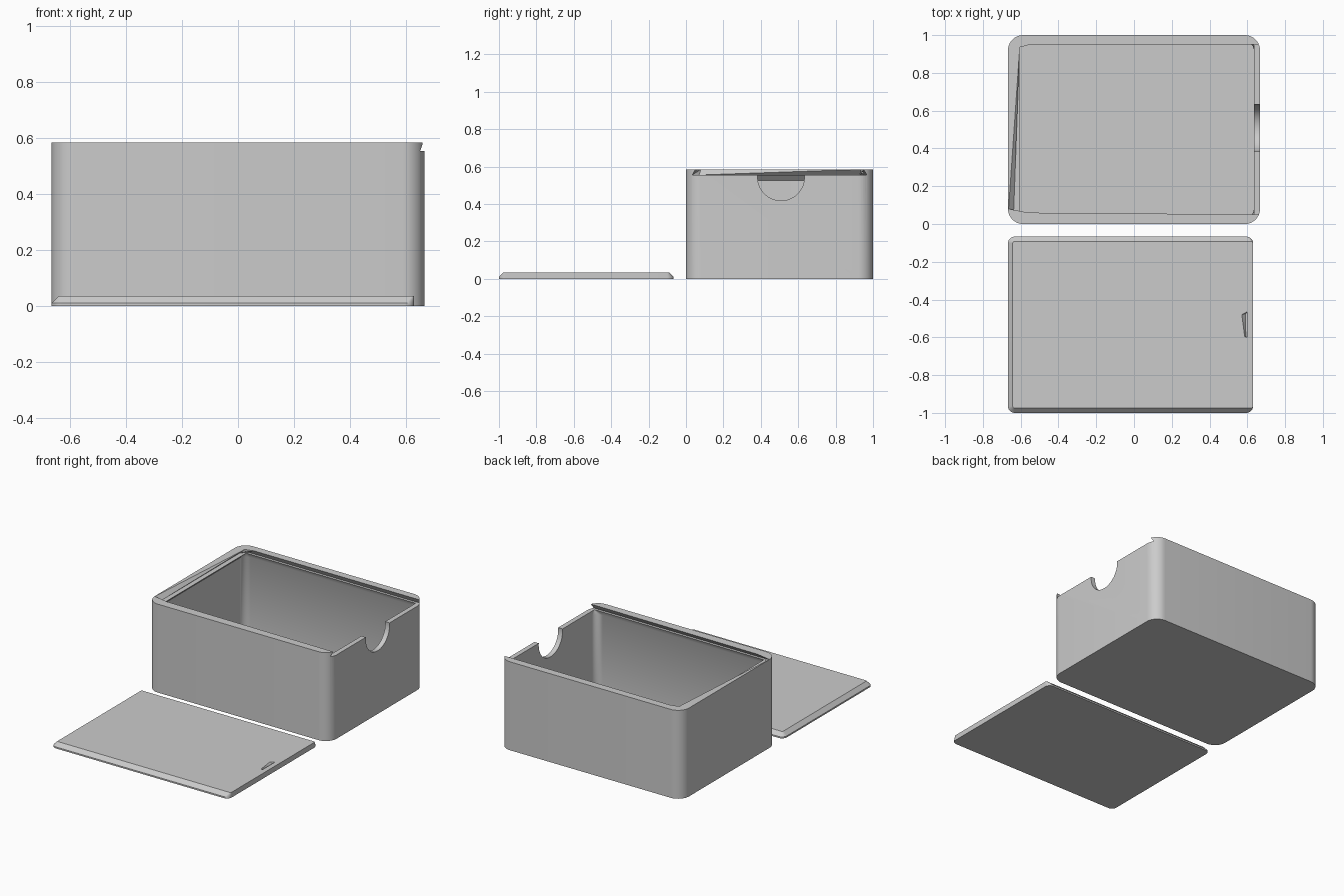
import bpy, bmesh, math

cube = bpy.data.objects.get("Cube")
if cube:
    bpy.data.objects.remove(cube, do_unlink=True)

grey = bpy.data.materials.new("light grey plastic")
grey.use_nodes = True
color = (0.6, 0.6, 0.6, 1)
grey.diffuse_color = color
grey.node_tree.nodes["Principled BSDF"].inputs["Base Color"].default_value = color


def rounded(x0, x1, y0, y1, r, steps=10):
    """Outline of a rounded rectangle, counter-clockwise."""
    corners = [(x1 - r, y1 - r), (x0 + r, y1 - r), (x0 + r, y0 + r), (x1 - r, y0 + r)]
    pts = []
    for q, (cx, cy) in enumerate(corners):
        for i in range(steps + 1):
            a = (q + i / steps) * math.pi / 2
            pts.append((cx + r * math.cos(a), cy + r * math.sin(a)))
    return pts


def loft(name, layers):
    """Closed solid through (outline, height) layers."""
    bm = bmesh.new()
    rings = [[bm.verts.new((x, y, z)) for x, y in pts] for pts, z in layers]
    for low, high in zip(rings, rings[1:]):
        for i in range(len(low)):
            j = (i + 1) % len(low)
            bm.faces.new((low[i], low[j], high[i]))
            bm.faces.new((low[j], high[j], high[i]))
    bm.faces.new(rings[0][::-1])
    bm.faces.new(rings[-1])
    bmesh.ops.dissolve_limit(bm, angle_limit=0.0005, verts=bm.verts, edges=bm.edges)
    bmesh.ops.recalc_face_normals(bm, faces=bm.faces)
    mesh = bpy.data.meshes.new(name)
    bm.to_mesh(mesh)
    bm.free()
    mesh.materials.append(grey)
    obj = bpy.data.objects.new(name, mesh)
    bpy.context.collection.objects.link(obj)
    return obj


def activate(obj):
    bpy.ops.object.select_all(action='DESELECT')
    obj.select_set(True)
    bpy.context.view_layer.objects.active = obj


def cut(obj, cutter):
    mod = obj.modifiers.new("cut", 'BOOLEAN')
    mod.operation = 'DIFFERENCE'
    mod.solver = 'EXACT'
    mod.object = cutter
    activate(obj)
    bpy.ops.object.modifier_apply(modifier=mod.name)
    bpy.data.objects.remove(cutter, do_unlink=True)


def smooth(obj):
    activate(obj)
    bpy.ops.object.shade_smooth_by_angle(angle=math.radians(30))


# Box shell
outer = rounded(-0.667, 0.667, 0, 1, 0.08)
box = loft("box", [(outer, 0), (outer, 0.585)])

# Hollow inside, narrowing to a thin ledge under the lid slot
inner = rounded(-0.635, 0.635, 0.033, 0.967, 0.05)
ledge = rounded(-0.605, 0.635, 0.05, 0.95, 0.004)
cut(box, loft("cavity_cutter", [(inner, 0.033), (inner, 0.525), (ledge, 0.555), (ledge, 0.57)]))

# Dovetail slot, open at one end, with a skewed inner end
slot_low = [(0.72, 0.033), (0.72, 0.967), (-0.6, 0.967), (-0.637, 0.93), (-0.637, 0.07), (-0.6, 0.033)]
slot_top = [(0.72, 0.05), (0.72, 0.95), (-0.55, 0.95), (-0.605, 0.935), (-0.664, 0.08), (-0.56, 0.06)]
cut(box, loft("slot_cutter", [(slot_low, 0.555), (slot_top, 0.585), (slot_top, 0.62)]))

# Round finger notch in the low end wall
bpy.ops.mesh.primitive_cylinder_add(vertices=64, radius=0.125, depth=0.2,
                                    location=(0.66, 0.508, 0.543),
                                    rotation=(0, math.pi / 2, 0))
cut(box, bpy.context.object)
smooth(box)

# Sliding lid with three chamfered sides
lid_low = rounded(-0.667, 0.63, -1, -0.067, 0.035)
lid_top = rounded(-0.642, 0.63, -0.975, -0.092, 0.01)
lid = loft("lid", [(lid_low, 0), (lid_low, 0.01), (lid_top, 0.035)])

# Small grip dent near the lid's open end
dent_low = [(0.597, -0.6), (0.597, -0.47), (0.59, -0.475), (0.592, -0.59)]
dent_top = [(0.597, -0.6), (0.597, -0.465), (0.57, -0.48), (0.585, -0.595)]
cut(lid, loft("dent_cutter", [(dent_low, 0.018), (dent_top, 0.037)]))
smooth(lid)
